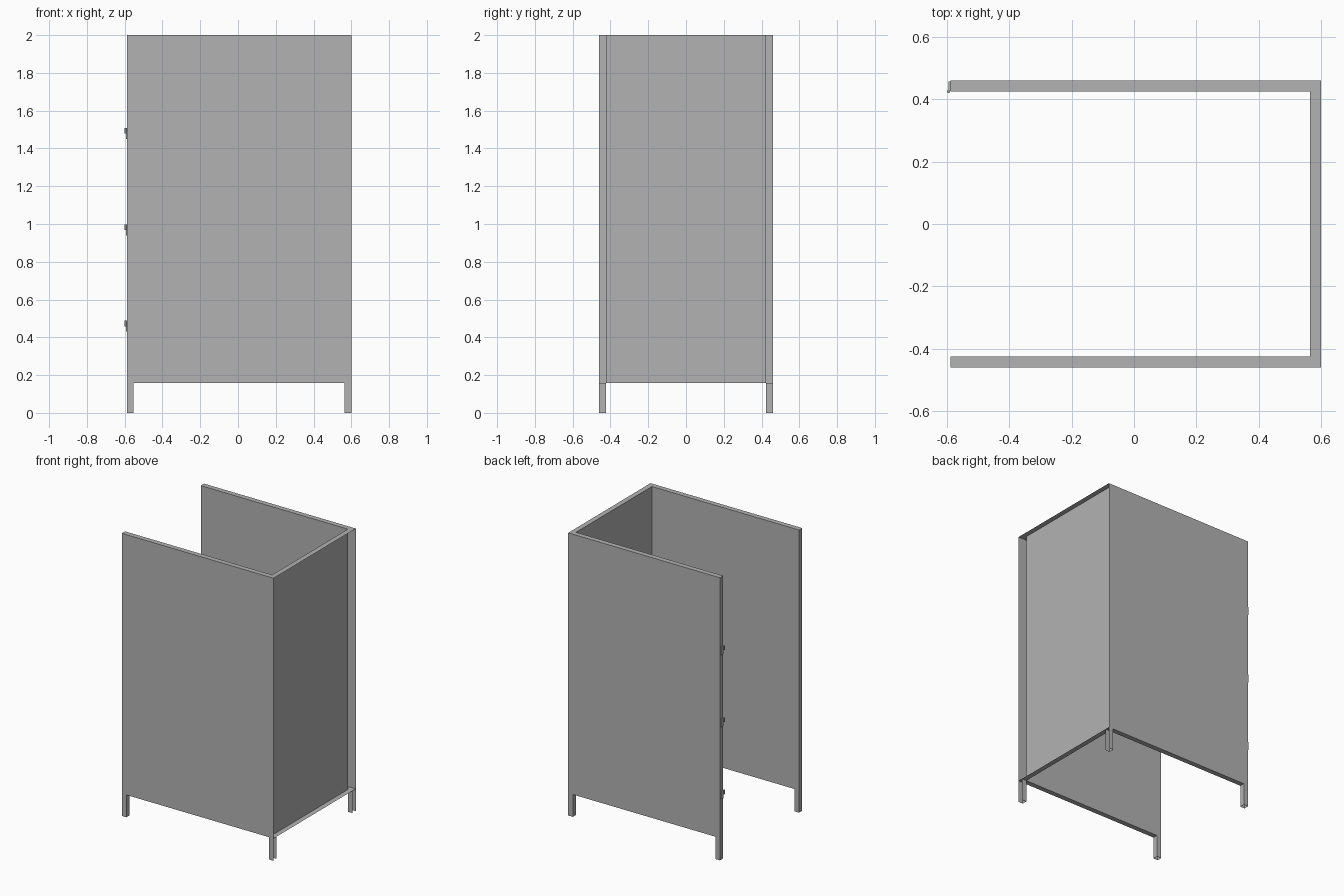
import bpy
import bmesh

cube = bpy.data.objects.get("Cube")
if cube:
    bpy.data.objects.remove(cube, do_unlink=True)

grey = bpy.data.materials.new("light grey")
grey.use_nodes = True
grey.diffuse_color = (0.45, 0.45, 0.45, 1)
grey.node_tree.nodes["Principled BSDF"].inputs["Base Color"].default_value = (0.45, 0.45, 0.45, 1)

LEFT, RIGHT, DEPTH = -0.588, 0.6, 0.46    # outer limits of the walls
THICK, BOTTOM, TOP = 0.036, 0.158, 2.0


def prism(name, outline, z0, z1, is_open=None):
    """Extrude a floor outline; is_open picks faces to leave out by their centre."""
    bm = bmesh.new()
    face = bm.faces.new([bm.verts.new((x, y, z0)) for x, y in outline])
    result = bmesh.ops.extrude_face_region(bm, geom=[face], use_keep_orig=True)
    for item in result["geom"]:
        if isinstance(item, bmesh.types.BMVert):
            item.co.z = z1
    bmesh.ops.recalc_face_normals(bm, faces=bm.faces)
    if is_open:
        gone = [f for f in bm.faces if is_open(f.calc_center_median(), f.normal)]
        bmesh.ops.delete(bm, geom=gone, context="FACES")
    mesh = bpy.data.meshes.new(name)
    bm.to_mesh(mesh)
    bm.free()
    mesh.materials.append(grey)
    obj = bpy.data.objects.new(name, mesh)
    bpy.context.collection.objects.link(obj)
    return obj


def rect(x0, x1, y0, y1):
    return [(x0, y0), (x1, y0), (x1, y1), (x0, y1)]


# Three hollow walls in one U, open on the outer right side
inner = DEPTH - THICK
u_shape = [(LEFT, -DEPTH), (RIGHT, -DEPTH), (RIGHT, DEPTH), (LEFT, DEPTH),
           (LEFT, inner), (RIGHT - THICK, inner), (RIGHT - THICK, -inner), (LEFT, -inner)]
prism("stall_walls", u_shape, BOTTOM, TOP, lambda c, n: c.x > RIGHT - 0.001)

# Four hollow legs, open underneath; the right pair are open outwards too
for side, x in (("right", LEFT), ("left", RIGHT - THICK)):
    for end, y in (("front", -DEPTH), ("back", inner)):
        prism(f"{end}_{side}_leg", rect(x, x + THICK, y, y + THICK), 0, BOTTOM,
              lambda c, n: abs(n.z) > 0.9 or c.x > RIGHT - 0.001)

# Three hinges on the free end of the back wall
for label, z in (("lower", 0.43), ("middle", 0.94), ("upper", 1.45)):
    prism(f"{label}_hinge_plate", rect(-0.594, LEFT, 0.428, 0.456), z, z + 0.058)
    bpy.ops.mesh.primitive_cylinder_add(vertices=12, radius=0.005, depth=0.03,
                                        location=(-0.595, 0.424, z + 0.043))
    pin = bpy.context.object
    pin.name = f"{label}_hinge_pin"
    pin.data.materials.append(grey)
    bpy.ops.object.shade_smooth_by_angle()
